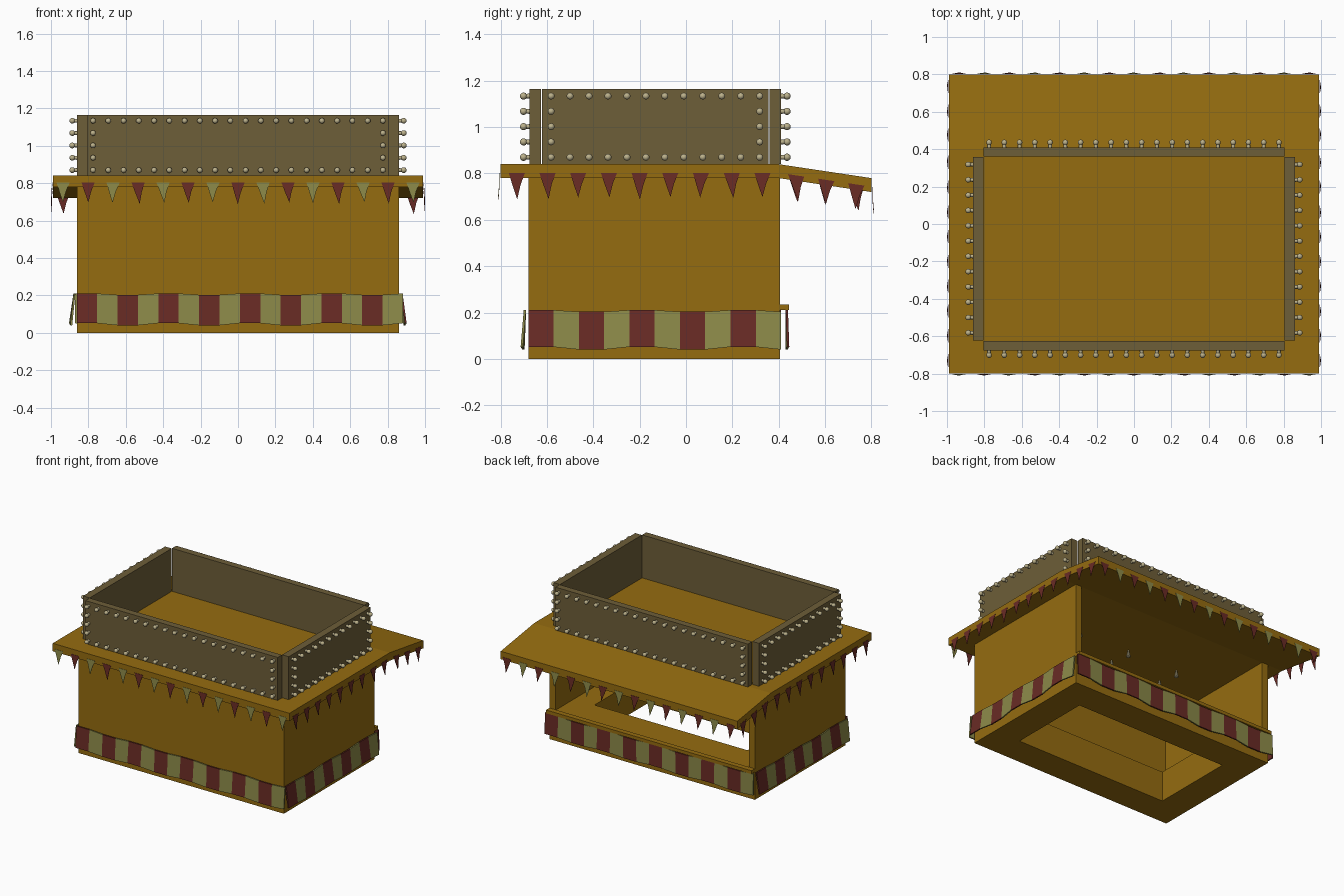
import bpy, bmesh, math, random
from mathutils import Vector, Matrix

if "Cube" in bpy.data.objects:
    bpy.data.objects.remove(bpy.data.objects["Cube"])

random.seed(4)

def material(name, rgb):
    m = bpy.data.materials.new(name)
    m.diffuse_color = (*rgb, 1)
    m.use_nodes = True
    m.node_tree.nodes["Principled BSDF"].inputs["Base Color"].default_value = m.diffuse_color
    return m

WOOD = material("ochre_wood", (.30, .15, .005))
SIGN = material("sign_board", (.155, .112, .04))
RED = material("red_cloth", (.14, .024, .018))
OLIVE = material("olive_cloth", (.26, .25, .065))
BULB = material("bulb_glass", (.50, .44, .26))

def finish(name, bm, *mats):
    bmesh.ops.recalc_face_normals(bm, faces=bm.faces)
    me = bpy.data.meshes.new(name)
    bm.to_mesh(me)
    bm.free()
    for m in mats:
        me.materials.append(m)
    ob = bpy.data.objects.new(name, me)
    bpy.context.collection.objects.link(ob)
    return ob

def extrude(name, pts, offset, mat):
    """Closed polygon of 3D points swept along an offset vector."""
    bm = bmesh.new()
    f = bm.faces.new([bm.verts.new(p) for p in pts])
    r = bmesh.ops.extrude_face_region(bm, geom=[f])
    bmesh.ops.translate(bm, vec=offset, verts=[v for v in r["geom"] if isinstance(v, bmesh.types.BMVert)])
    return finish(name, bm, mat)

def box(name, x, y, z, mat):
    return extrude(name, [(x[0], y[0], z[0]), (x[1], y[0], z[0]), (x[1], y[1], z[0]), (x[0], y[1], z[0])],
                   (0, 0, z[1] - z[0]), mat)

def frame(name, outer, inner, z0, z1, mat):
    """Rectangular ring, each rectangle given as x0, x1, y0, y1."""
    bm = bmesh.new()
    def loop(r, z):
        return [bm.verts.new(p) for p in ((r[0], r[2], z), (r[1], r[2], z), (r[1], r[3], z), (r[0], r[3], z))]
    loops = [loop(outer, z0), loop(outer, z1), loop(inner, z1), loop(inner, z0)]
    for i in range(4):
        a, b = loops[i], loops[(i + 1) % 4]
        for j in range(4):
            k = (j + 1) % 4
            bm.faces.new((a[j], a[k], b[k], b[j]))
    return finish(name, bm, mat)

# Hollow base, serving counter and three walls open to the back
frame("base", (-.86, .86, -.68, .405), (-.64, .64, -.46, .18), 0, .23, WOOD)
box("counter_lip", (-.86, .86), (.405, .445), (.21, .235), WOOD)
extrude("walls", [(-.86, -.68, .23), (.86, -.68, .23), (.86, .405, .23), (.81, .405, .23),
                  (.81, -.63, .23), (-.81, -.63, .23), (-.81, .405, .23), (-.86, .405, .23)],
        (0, 0, .55), WOOD)

# Roof slab with a sloping rear awning
extrude("roof", [(-.99, y, z) for y, z in
                 ((-.8, .78), (.4, .78), (.8, .72), (.8, .78), (.4, .84), (-.8, .84))], (1.98, 0, 0), WOOD)

# Sign boards, notched at the corners
for n, y in (("front", -.675), ("back", .36)):
    box(n + "_sign", (-.805, .805), (y, y + .05), (.84, 1.165), SIGN)
for n, x in (("left", -.86), ("right", .805)):
    box(n + "_sign", (x, x + .055), (-.622, .357), (.84, 1.165), SIGN)

# Each side: (name, midpoint of the side, direction along it, outward normal)
X, Y = Vector((1, 0, 0)), Vector((0, 1, 0))

def bulbs(name, mid, along, out, half, count):
    bm = bmesh.new()
    turn = out.to_track_quat('Z', 'Y').to_matrix().to_4x4()
    zs = [.87 + .066 * i for i in range(5)]
    for i in range(count):
        edge = i in (0, count - 1)
        for z in (zs if edge else (zs[0], zs[-1])):
            p = mid + along * (-half + 2 * half * i / (count - 1)) + Vector((0, 0, z))
            bmesh.ops.create_cone(bm, cap_ends=True, segments=8, radius1=.011, radius2=.009, depth=.022,
                                  matrix=Matrix.Translation(p + out * .009) @ turn)
            bmesh.ops.create_uvsphere(bm, u_segments=10, v_segments=7, radius=.0155,
                                      matrix=Matrix.Translation(p + out * .026) @ turn)
    for f in bm.faces:
        f.smooth = len(f.verts) < 5
    finish(name, bm, BULB)

bulbs("front_bulbs", Vector((0, -.675, 0)), X, -Y, .775, 20)
bulbs("back_bulbs", Vector((0, .41, 0)), X, Y, .775, 20)
bulbs("left_bulbs", Vector((-.86, -.132, 0)), Y, -X, .45, 12)
bulbs("right_bulbs", Vector((.86, -.132, 0)), Y, X, .45, 12)

# Striped cloth skirt, flared and gently wavy
def skirt(name, mid, along, out, half, stripes, flare):
    bm = bmesh.new()
    cols = []
    for i in range(stripes + 1):
        w = math.sin(i * math.pi / 2 + .8)
        p = mid + along * (-half + 2 * half * i / stripes)
        top = p + out * .010 + Vector((0, 0, .207 + .005 * w))
        low = p + out * (flare + .005 * w) + Vector((0, 0, .046 + .008 * w))
        cols.append([bm.verts.new(q) for q in
                     (top, low, low + out * .010, top + out * .010)])
    for i in range(stripes):
        a, b = cols[i], cols[i + 1]
        for j in range(4):
            k = (j + 1) % 4
            bm.faces.new((a[j], a[k], b[k], b[j])).material_index = i % 2
    bm.faces.new(cols[0])
    bm.faces.new(cols[-1]).material_index = 1
    finish(name, bm, RED, OLIVE)

skirt("front_skirt", Vector((.01, -.68, 0)), X, -Y, .872, 16, .020)
skirt("back_skirt", Vector((0, .42, 0)), -X, Y, .872, 16, .012)
skirt("left_skirt", Vector((-.86, -.135, 0)), -Y, -X, .545, 10, .030)
skirt("right_skirt", Vector((.86, -.135, 0)), Y, X, .545, 10, .028)

# Pennant bunting around the eaves
def pennants(name, points, along, out, first, alternate):
    bm = bmesh.new()
    shape = ((-.5, 0), (.5, 0), (.24, -.45), (.04, -1), (-.24, -.5))
    for i, p in enumerate(points):
        tip = random.uniform(-.1, .1)
        h = .11 + random.uniform(-.006, .006)
        slope = -.15 if p.y > .41 and abs(along.y) else 0
        vs = []
        for u, v in shape:
            q = p + along * ((u - tip * v) * .07) + out * (.003 + .006 * v * v)
            vs.append(bm.verts.new(q + Vector((0, 0, v * h + slope * u * .07 * along.y))))
        f = bm.faces.new(vs)
        f.material_index = (first + i * alternate) % 2
    r = bmesh.ops.extrude_face_region(bm, geom=bm.faces[:], use_keep_orig=True)
    bmesh.ops.translate(bm, vec=out * .002, verts=[v for v in r["geom"] if isinstance(v, bmesh.types.BMVert)])
    finish(name, bm, RED, OLIVE)

xs = [-.935 + .1336 * i for i in range(15)]
ys = [-.73 + .1325 * i for i in range(9)] + [.475, .605, .735]
pennants("front_bunting", [Vector((x, -.80, .803)) for x in xs], X, -Y, 1, 1)
pennants("back_bunting", [Vector((x, .80, .742)) for x in xs], X, Y, 0, 1)
for n, s in (("left", -1), ("right", 1)):
    pennants(n + "_bunting", [Vector((s * .99, y, .803 - .15 * max(0, y - .4))) for y in ys], Y, X * s, 0, 0)

# Small lamps under the ceiling
bm = bmesh.new()
for x in (-.43, 0, .43):
    for y in (-.06, -.24):
        bmesh.ops.create_cone(bm, cap_ends=True, segments=10, radius1=.016, radius2=.004, depth=.05,
                              matrix=Matrix.Translation((x, y, .755)))
finish("ceiling_lamps", bm, BULB)
